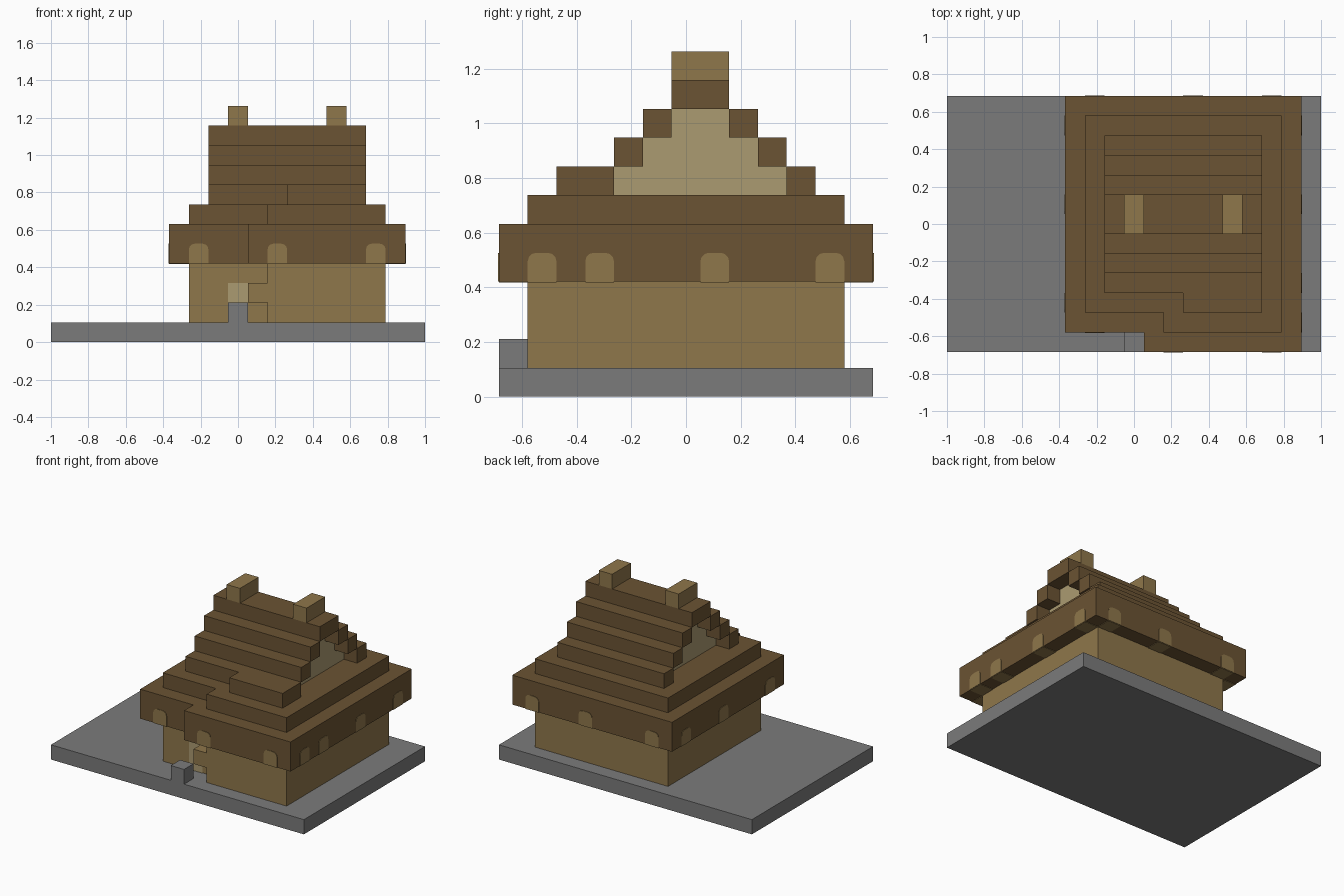
import bpy, bmesh, math
from mathutils import Vector

cube = bpy.data.objects.get("Cube")
if cube:
    bpy.data.objects.remove(cube, do_unlink=True)

U = 2 / 19          # one building block
W, D = 19, 13       # base size in blocks


def material(name, r, g, b):
    m = bpy.data.materials.new(name)
    m.use_nodes = True
    m.diffuse_color = (r, g, b, 1)
    m.node_tree.nodes["Principled BSDF"].inputs["Base Color"].default_value = (r, g, b, 1)
    return m


STONE = material("grey stone", 0.198, 0.198, 0.198)
WALL = material("tan wall", 0.275, 0.184, 0.070)
ROOF = material("brown roof", 0.147, 0.087, 0.033)
PALE = material("pale plaster", 0.407, 0.328, 0.165)


def point(i, j, k):
    """Block coordinates to model space."""
    return Vector(((i - W / 2) * U, (j - D / 2) * U, k * U))


def extrude(name, outline, direction, mat):
    """Solid made by sweeping a flat outline of block points."""
    bm = bmesh.new()
    face = bm.faces.new([bm.verts.new(point(*p)) for p in outline])
    swept = bmesh.ops.extrude_face_region(bm, geom=[face])
    verts = [v for v in swept["geom"] if isinstance(v, bmesh.types.BMVert)]
    bmesh.ops.translate(bm, verts=verts, vec=Vector(direction) * U)
    bmesh.ops.recalc_face_normals(bm, faces=bm.faces)
    mesh = bpy.data.meshes.new(name)
    bm.to_mesh(mesh)
    bm.free()
    mesh.materials.append(mat)
    obj = bpy.data.objects.new(name, mesh)
    bpy.context.scene.collection.objects.link(obj)
    return obj


def block(name, x, y, z, mat):
    (a, b), (c, d) = x, y
    return extrude(name, [(a, c, z[0]), (b, c, z[0]), (b, d, z[0]), (a, d, z[0])],
                   (0, 0, z[1] - z[0]), mat)


def stepped(name, x, y, z, step, mat):
    """Block whose front comes one block forward to the right of step."""
    (a, b), (c, d) = x, y
    plan = [(a, c), (step, c), (step, c - 1), (b, c - 1), (b, d), (a, d)]
    return extrude(name, [(i, j, z[0]) for i, j in plan], (0, 0, z[1] - z[0]), mat)


# Base, walls and entrance
block("base_slab", (0, W), (0, D), (0, 1), STONE)
stepped("house_walls", (7, 17), (2, 12), (1, 4), 11, WALL)
block("door_bracket", (10, 11), (1, 2), (2, 3), WALL)
block("entrance_step", (9, 10), (0, 1), (1, 2), STONE)
block("door", (9, 10), (1.96, 2), (1, 3), PALE)

# Lower roof courses
stepped("eaves", (6, 18), (1, 13), (4, 6), 10, ROOF)
stepped("lower_roof", (7, 17), (2, 12), (6, 7), 11, ROOF)

# Upper roof courses, overhanging the recessed gables
stepped("roof_front_course_1", (8, 16), (3, 4), (7, 8), 12, ROOF)
block("roof_back_course_1", (8, 16), (10, 11), (7, 8), ROOF)
for n in (2, 3):
    z = (6 + n, 7 + n)
    block(f"roof_front_course_{n}", (8, 16), (2 + n, 3 + n), z, ROOF)
    block(f"roof_back_course_{n}", (8, 16), (11 - n, 12 - n), z, ROOF)
block("roof_ridge", (8, 16), (6, 8), (10, 11), ROOF)

# Stepped gable wall, seen at both ends
gable = [(4, 7), (10, 7), (10, 8), (9, 8), (9, 9), (8, 9), (8, 10),
         (6, 10), (6, 9), (5, 9), (5, 8), (4, 8)]
extrude("gable_wall", [(9, j, k) for j, k in gable], (6, 0, 0), PALE)

# Chimneys
for side, i in (("right", 9), ("left", 14)):
    block(f"{side}_chimney", (i, i + 1), (6, 8), (11, 12), WALL)

# Arched windows painted on the eaves
THIN = 0.03
R = 0.3
ARCH = [(0, 0), (1, 0)]
for cx, start in ((1 - R, 0), (R, 90)):
    for s in range(4):
        t = math.radians(start + s * 30)
        ARCH.append((cx + R * math.cos(t), 1 - R + R * math.sin(t)))


def window(name, along_x, start, plane, out):
    """Arch on the face at plane, plus the matching patch beneath the eaves."""
    if along_x:
        outline = [(start + u, plane, 4 + v) for u, v in ARCH]
        direction = (0, out * THIN, 0)
        x, y = (start, start + 1), sorted((plane, plane - out))
    else:
        outline = [(plane, start + u, 4 + v) for u, v in ARCH]
        direction = (out * THIN, 0, 0)
        x, y = sorted((plane, plane - out)), (start, start + 1)
    extrude(name, outline, direction, WALL)
    block(name + "_underside", x, y, (4 - THIN, 4), WALL)


for i, j in ((7, 1), (11, 0), (16, 0)):
    window("front_window", True, i, j, -1)
for i in (7, 12, 16):
    window("back_window", True, i, 13, 1)
for j in (1, 3, 7, 11):
    window("left_window", False, j, 18, 1)
for j in (2, 7, 11):
    window("right_window", False, j, 6, -1)
